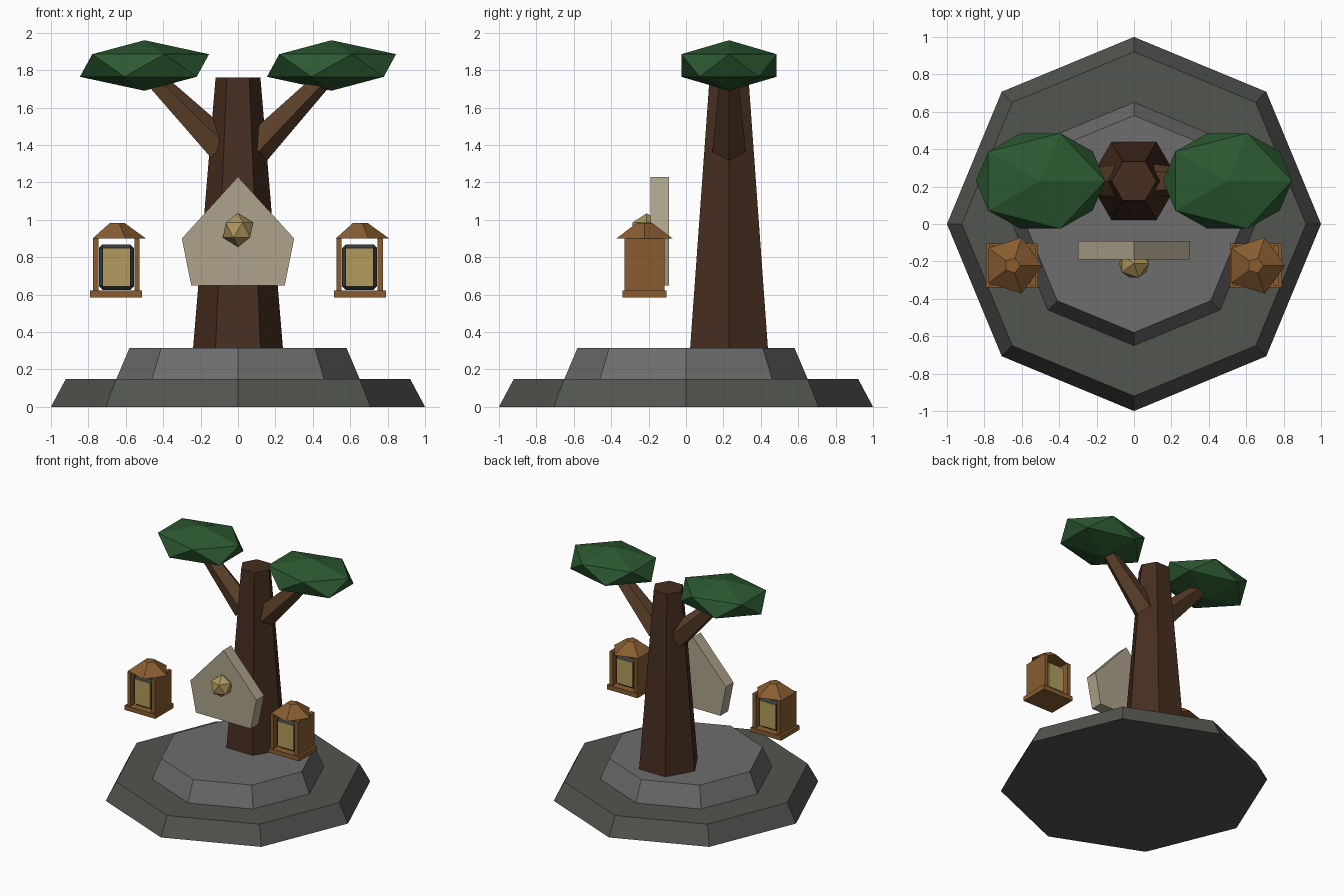
import bpy, bmesh
from math import sin, cos, pi, atan2
from mathutils import Matrix, Vector

if "Cube" in bpy.data.objects:
    bpy.data.objects.remove(bpy.data.objects["Cube"])


def material(name, rgb):
    m = bpy.data.materials.new(name)
    m.diffuse_color = (*rgb, 1)
    m.use_nodes = True
    m.node_tree.nodes["Principled BSDF"].inputs["Base Color"].default_value = m.diffuse_color
    return m


STONE_DARK = material("dark_stone", (0.085, 0.09, 0.08))
STONE = material("stone", (0.15, 0.155, 0.15))
BARK = material("bark", (0.062, 0.027, 0.014))
BRANCH = material("branch_wood", (0.105, 0.05, 0.022))
LEAF = material("leaf", (0.025, 0.10, 0.03))
PLATE = material("pale_plate", (0.42, 0.37, 0.26))
GOLD = material("gold", (0.42, 0.31, 0.11))
WOOD = material("lantern_wood", (0.25, 0.11, 0.03))
METAL = material("lantern_metal", (0.04, 0.045, 0.045))
GLASS = material("lantern_glass", (0.45, 0.33, 0.11))


def finish(name, bm, mat):
    bmesh.ops.recalc_face_normals(bm, faces=bm.faces[:])
    me = bpy.data.meshes.new(name)
    bm.to_mesh(me)
    bm.free()
    me.materials.append(mat)
    ob = bpy.data.objects.new(name, me)
    bpy.context.collection.objects.link(ob)
    return ob


def frustum(name, n, r0, r1, start, end, mat):
    """Tapered n-sided prism between two points in one xz plane."""
    start, end = Vector(start), Vector(end)
    d = end - start
    rot = Matrix.Rotation(atan2(d.x, d.z), 3, 'Y')
    bm = bmesh.new()
    rings = []
    for c, r in ((start, r0), (end, r1)):
        rings.append([bm.verts.new(c + rot @ Vector((r * cos(2 * pi * i / n), r * sin(2 * pi * i / n), 0)))
                      for i in range(n)])
        bm.faces.new(rings[-1])
    for i in range(n):
        j = (i + 1) % n
        bm.faces.new((rings[0][i], rings[0][j], rings[1][j], rings[1][i]))
    return finish(name, bm, mat)


def box(name, centre, size, mat, bevel=0):
    bm = bmesh.new()
    bmesh.ops.create_cube(bm, size=1, matrix=Matrix.Translation(centre) @ Matrix.Diagonal((*size, 1)))
    if bevel:
        bmesh.ops.bevel(bm, geom=bm.edges[:], offset=bevel, segments=1, affect='EDGES')
    return finish(name, bm, mat)


def ball(name, centre, scale, mat):
    bm = bmesh.new()
    bmesh.ops.create_icosphere(bm, subdivisions=1, radius=1,
                               matrix=Matrix.Translation(centre) @ Matrix.Diagonal((*scale, 1)))
    return finish(name, bm, mat)


# Stepped octagonal base
frustum("base_lower", 8, 1.0, 0.92, (0, 0, 0), (0, 0, 0.15), STONE_DARK)
frustum("base_upper", 8, 0.65, 0.58, (0, 0, 0.15), (0, 0, 0.315), STONE)

# Tree
frustum("trunk", 6, 0.24, 0.12, (0, 0.23, 0.315), (0, 0.23, 1.76), BARK)
for side, s in (("left", -1), ("right", 1)):
    frustum(f"branch_{side}", 5, 0.094, 0.05, (s * 0.09, 0.23, 1.385), (s * 0.49, 0.23, 1.79), BRANCH)
    ball(f"foliage_{side}", (s * 0.5, 0.23, 1.825), (0.386, 0.30, 0.135), LEAF)

# Five-sided plate with a gem on its front
bm = bmesh.new()
outline = [(0, 1.23), (-0.3, 0.9), (-0.25, 0.65), (0.25, 0.65), (0.3, 0.9)]
face = bm.faces.new([bm.verts.new((x, -0.19, z)) for x, z in outline])
ext = bmesh.ops.extrude_face_region(bm, geom=[face], use_keep_orig=True)
bmesh.ops.translate(bm, vec=(0, 0.1, 0), verts=[v for v in ext["geom"] if isinstance(v, bmesh.types.BMVert)])
finish("plate", bm, PLATE)
ball("gem", (0, -0.21, 0.945), (0.09, 0.09, 0.09), GOLD)

# Lanterns: tray, two side walls, framed glass and a five-sided roof
for side, cx in (("left", -0.65), ("right", 0.65)):
    cy = -0.222
    box(f"lantern_tray_{side}", (cx - 0.003 * (cx < 0) + 0.003 * (cx > 0), cy, 0.603), (0.278, 0.236, 0.037), WOOD)
    for wall, s in (("a", -1), ("b", 1)):
        box(f"lantern_wall_{side}_{wall}", (cx + s * 0.11, cy, 0.76), (0.028, 0.215, 0.28), WOOD)
    box(f"lantern_frame_{side}", (cx, cy, 0.747), (0.188, 0.17, 0.244), METAL, 0.02)
    box(f"lantern_glass_{side}", (cx, cy, 0.747), (0.145, 0.185, 0.205), GLASS)
    frustum(f"lantern_roof_{side}", 5, 0.158, 0.042, (cx, cy, 0.9), (cx, cy, 0.984), WOOD)
